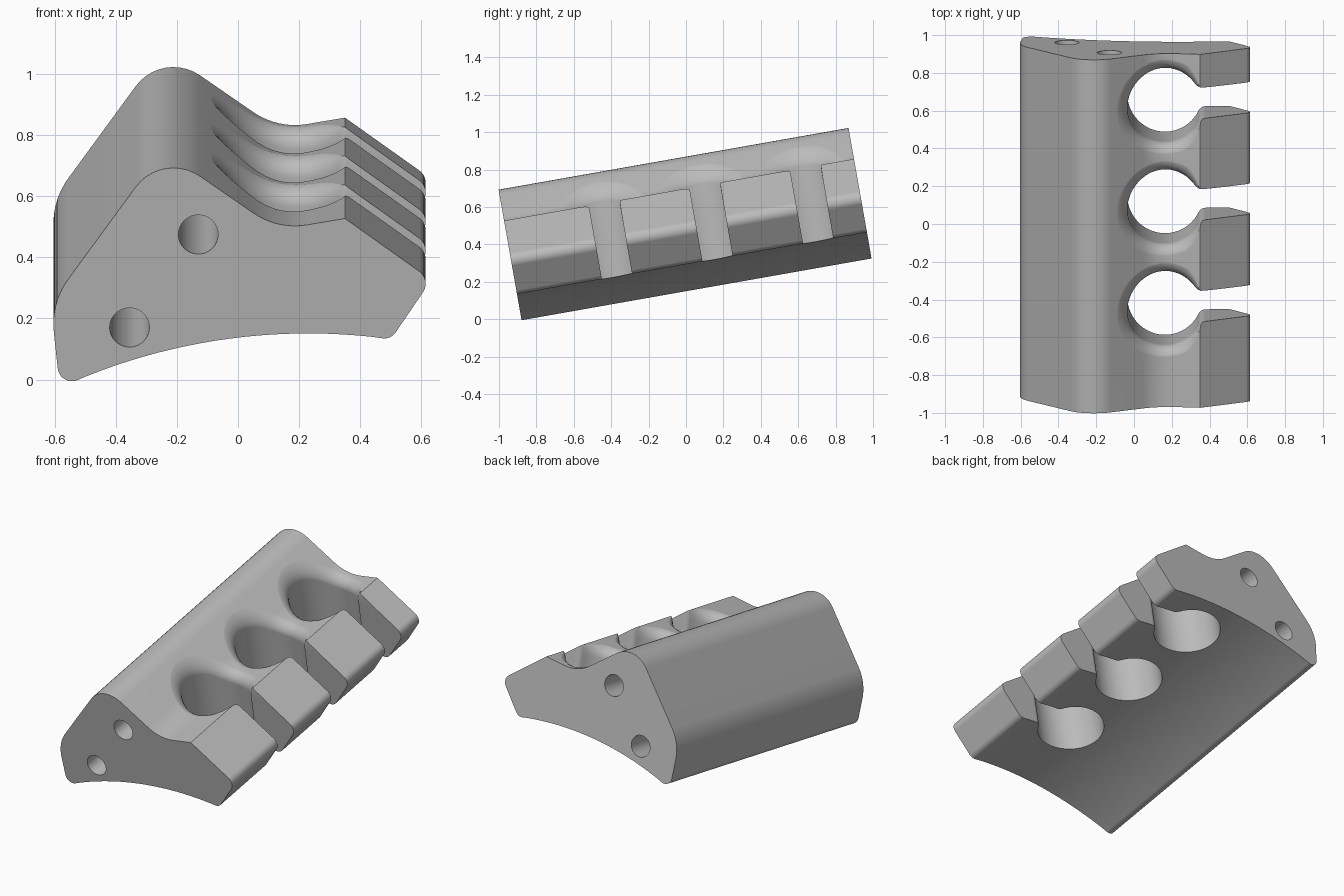
import bpy, bmesh, math
from mathutils import Vector, Matrix

if "Cube" in bpy.data.objects:
    bpy.data.objects.remove(bpy.data.objects["Cube"])

TILT = math.radians(10)
LENGTH = 1.9
RIM = 0.065          # rounding of the socket rims


def rounded(corners, steps=10):
    """Closed outline with each (x, z, radius) corner replaced by an arc."""
    out = []
    for i, (x, z, r) in enumerate(corners):
        p = Vector((x, z))
        if r == 0:
            out.append(p)
            continue
        a = (Vector(corners[i - 1][:2]) - p).normalized()
        b = (Vector(corners[(i + 1) % len(corners)][:2]) - p).normalized()
        half = a.angle(b) / 2
        centre = p + (a + b).normalized() * r / math.sin(half)
        start = p + a * r / math.tan(half) - centre
        end = p + b * r / math.tan(half) - centre
        sweep = start.angle_signed(end)
        for k in range(steps + 1):
            out.append(centre + Matrix.Rotation(-sweep * k / steps, 2) @ start)
    return out


def skin(bm, rings):
    """Closed solid through rings of equal point count."""
    loops = [[bm.verts.new(p) for p in ring] for ring in rings]
    n = len(loops[0])
    for lo, hi in zip(loops, loops[1:]):
        for i in range(n):
            j = (i + 1) % n
            bm.faces.new((lo[i], lo[j], hi[j], hi[i]))
    bm.faces.new(loops[0][::-1])
    bm.faces.new(loops[-1])


def make_object(name, bm):
    bmesh.ops.recalc_face_normals(bm, faces=bm.faces)
    mesh = bpy.data.meshes.new(name)
    bm.to_mesh(mesh)
    bm.free()
    ob = bpy.data.objects.new(name, mesh)
    bpy.context.collection.objects.link(ob)
    return ob


# Cross-section: rounded ridge, valley, wedge nose and hollow underside
def underside(x, radius=1.95):
    return 0.151 - radius + math.sqrt(radius ** 2 - (x - 0.23) ** 2)


corners = [(-0.583, -0.027, 0.047), (-0.613, 0.25, 0.25), (-0.247, 0.75, 0.153),
           (0.13, 0.49, 0.24), (0.35, 0.527, 0), (0.633, 0.326, 0.05),
           (0.50, 0.131, 0.045)]
corners += [(x, underside(x), 0) for x in (0.44 - 0.94 * k / 20 for k in range(21))]
section = [Vector((p.x, p.y / math.cos(TILT))) for p in rounded(corners)]


def top_height(x):
    x = min(x, 0.6)
    best = 0
    for a, b in zip(section, section[1:] + section[:1]):
        if min(a.x, b.x) <= x <= max(a.x, b.x) and abs(a.x - b.x) > 1e-6:
            best = max(best, a.y + (b.y - a.y) * (x - a.x) / (b.x - a.x))
    return best


bm = bmesh.new()
skin(bm, [[(p.x, y, p.y) for p in section] for y in (0, LENGTH)])
body = make_object("rack_block", bm)


# Keyhole outline: round socket opening through a throat; gives (point, normal)
def keyhole(cx=0.163, r=0.198, f=0.04):
    sides = {}
    for s in (-1, 1):
        edge = 0.082 + s * 0.02
        fc = Vector((cx + math.sqrt((r + f) ** 2 - (edge + f) ** 2), s * (edge + f)))
        start = math.atan2(-fc.y, cx - fc.x)
        turn = (-s * math.pi / 2 - start + math.pi) % (2 * math.pi) - math.pi
        arc = []
        for k in range(9):
            d = start + turn * k / 8
            n = Vector((math.cos(d), math.sin(d)))
            arc.append((fc + n * f, -n))
        tail = (Vector((0.8, s * edge)), Vector((0, s)))
        sides[s] = (arc + [tail], math.atan2(fc.y, fc.x - cx))
    a0, a1 = sides[1][1], sides[-1][1] + 2 * math.pi
    bowl = []
    for k in range(1, 48):
        d = a0 + (a1 - a0) * k / 48
        n = Vector((math.cos(d), math.sin(d)))
        bowl.append((Vector((cx, 0)) + n * r, n))
    return sides[1][0][::-1] + bowl + sides[-1][0]


outline = keyhole()
levels = [(RIM * (1 - math.cos(a)), RIM * (math.sin(a) - 1))
          for a in (math.radians(15 * k) for k in range(6))]
levels.append((RIM * 1.15, 0.004))


def ring(y, grow, rise=None, flat=None):
    pts = []
    for p, n in outline:
        fade = max(0, min(1, (0.36 - p.x) / 0.1))
        q = p + n * grow * fade
        pts.append((q.x, y + q.y, top_height(q.x) + rise if flat is None else flat))
    return pts


# Sockets and the two long bores, cut together
bm = bmesh.new()
for k in range(3):
    y = 0.523 + 0.546 * k
    skin(bm, [ring(y, 0, flat=-0.3)] + [ring(y, g, rise=h) for g, h in levels]
         + [ring(y, levels[-1][0], flat=1.2)])
for x, z in ((-0.13, 0.482), (-0.355, 0.173)):
    circle = [(x + 0.065 * math.cos(t), z + 0.065 * math.sin(t))
              for t in (2 * math.pi * k / 40 for k in range(40))]
    skin(bm, [[(a, y, b) for a, b in circle] for y in (-0.2, LENGTH + 0.2)])
cutter = make_object("socket_cutter", bm)
cutter.hide_render = True

cut = body.modifiers.new("sockets", "BOOLEAN")
cut.operation = "DIFFERENCE"
cut.solver = "EXACT"
cut.object = cutter
bpy.ops.object.select_all(action="DESELECT")
body.select_set(True)
bpy.context.view_layer.objects.active = body
bpy.ops.object.modifier_apply(modifier=cut.name)
bpy.data.objects.remove(cutter)

# Tilted stance
body.data.transform(Matrix.Translation((0, -0.88, 0)) @ Matrix.Rotation(TILT, 4, "X"))

# Plain grey finish
grey = bpy.data.materials.new("matte_grey")
grey.use_nodes = True
colour = (0.5, 0.5, 0.5, 1)
grey.diffuse_color = colour
grey.node_tree.nodes["Principled BSDF"].inputs["Base Color"].default_value = colour
body.data.materials.clear()
body.data.materials.append(grey)
bpy.ops.object.shade_smooth_by_angle(angle=math.radians(30))
weighted = body.modifiers.new("clean_shading", "WEIGHTED_NORMAL")
weighted.keep_sharp = True
